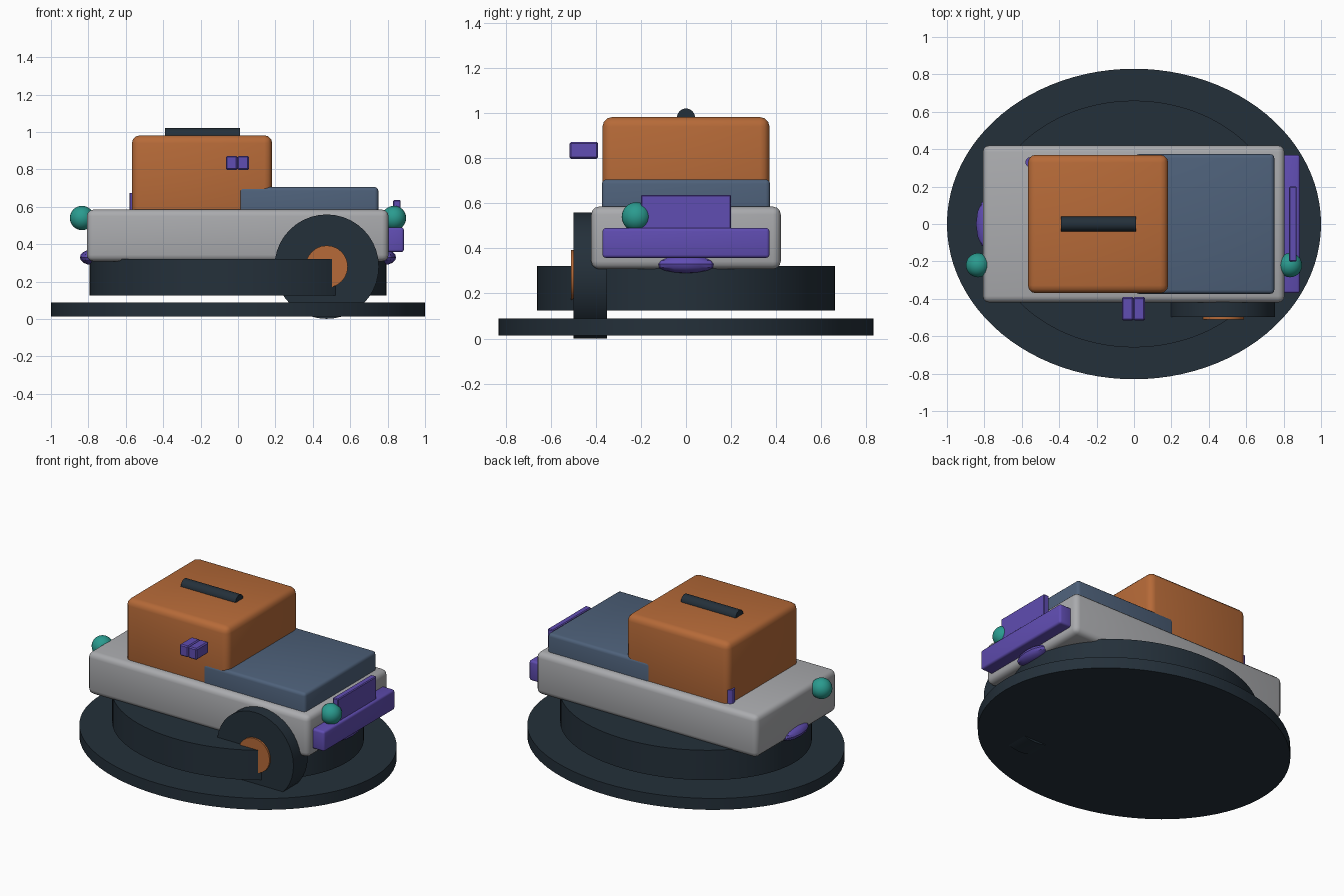
import bpy, math

if "Cube" in bpy.data.objects:
    bpy.data.objects.remove(bpy.data.objects["Cube"])


def material(name, rgb):
    """Flat colour given as 0-255 sRGB."""
    mat = bpy.data.materials.new(name)
    lin = [((c / 255 + 0.055) / 1.055) ** 2.4 for c in rgb]
    mat.diffuse_color = (*lin, 1)
    mat.use_nodes = True
    mat.node_tree.nodes["Principled BSDF"].inputs["Base Color"].default_value = mat.diffuse_color
    return mat


DARK = material("dark_slate", (36, 48, 58))
GREY = material("light_grey", (170, 171, 174))
ORANGE = material("burnt_orange", (182, 106, 56))
BLUE = material("steel_blue", (78, 97, 122))
TEAL = material("teal", (42, 155, 143))
PURPLE = material("violet", (96, 77, 178))


def finish(name, mat, bevel=0, segments=3):
    ob = bpy.context.object
    ob.name = name
    ob.data.materials.append(mat)
    bpy.ops.object.transform_apply(location=False, rotation=True, scale=True)
    if bevel:
        mod = ob.modifiers.new("rounded_edges", 'BEVEL')
        mod.width, mod.segments = bevel, segments
        bpy.ops.object.modifier_apply(modifier=mod.name)
    bpy.ops.object.shade_smooth_by_angle(angle=math.radians(30))
    return ob


def box(name, mat, x, y, z, bevel=0, segments=3):
    """Box from (low, high) ranges on each axis."""
    ranges = (x, y, z)
    bpy.ops.mesh.primitive_cube_add(size=1, location=[(a + b) / 2 for a, b in ranges])
    bpy.context.object.scale = [b - a for a, b in ranges]
    return finish(name, mat, bevel, segments)


def cylinder(name, mat, loc, radius, depth, rot=(0, 0, 0), scale=(1, 1, 1), sides=64):
    bpy.ops.mesh.primitive_cylinder_add(vertices=sides, radius=radius, depth=depth,
                                        location=loc, rotation=rot)
    bpy.context.object.scale = scale
    return finish(name, mat)


def ball(name, mat, loc, radii, segments=24, rings=16):
    bpy.ops.mesh.primitive_uv_sphere_add(segments=segments, ring_count=rings,
                                         radius=1, location=loc)
    bpy.context.object.scale = radii
    return finish(name, mat)


# Two stacked oval discs
cylinder("base_disc", DARK, (0, 0, 0.052), 1.0, 0.075, scale=(1, 0.83, 1), sides=96)
cylinder("upper_disc", DARK, (0, 0, 0.223), 0.793, 0.197, scale=(1, 0.832, 1), sides=96)

# Body, cabin and hood
box("body", GREY, (-0.808, 0.805), (-0.42, 0.42), (0.308, 0.585), 0.035)
box("cabin", ORANGE, (-0.567, 0.183), (-0.37, 0.37), (0.5, 0.982), 0.042)
box("hood", BLUE, (0.005, 0.75), (-0.373, 0.373), (0.46, 0.706), 0.02)

# Roof bar, half sunk into the cabin
cylinder("roof_bar", DARK, (-0.19, 0, 0.98), 0.04, 0.4, rot=(0, math.pi / 2, 0), sides=24)

# Front wheel and hub
side = (math.pi / 2, 0, 0)
cylinder("wheel", DARK, (0.474, -0.424, 0.28), 0.279, 0.148, rot=side, sides=40)
cylinder("wheel_hub", ORANGE, (0.474, -0.43, 0.28), 0.113, 0.16, rot=side, sides=24)

# Bumper and plate
box("bumper", PURPLE, (0.79, 0.887), (-0.37, 0.37), (0.358, 0.49), 0.014)
box("bumper_plate", PURPLE, (0.83, 0.87), (-0.2, 0.2), (0.48, 0.637), 0.005, 1)

# Lamps and low pods at both ends
for sign, end in ((-1, "rear"), (1, "front")):
    ball(end + "_lamp", TEAL, (sign * 0.834, -0.22, 0.54), (0.065, 0.065, 0.065))
    ball(end + "_pod", PURPLE, (sign * 0.785, 0, 0.33), (0.06, 0.133, 0.04), 12, 8)

# Paired side mirror blocks
for sign, end in ((-1, "rear"), (1, "front")):
    x = sorted((-0.003, -0.003 + sign * 0.062))
    box(end + "_mirror_block", PURPLE, x, (-0.516, -0.39), (0.797, 0.872), 0.007, 1)

# Small post at the back corner of the cabin
cylinder("corner_post", PURPLE, (-0.553, 0.33, 0.61), 0.028, 0.13, sides=12)
